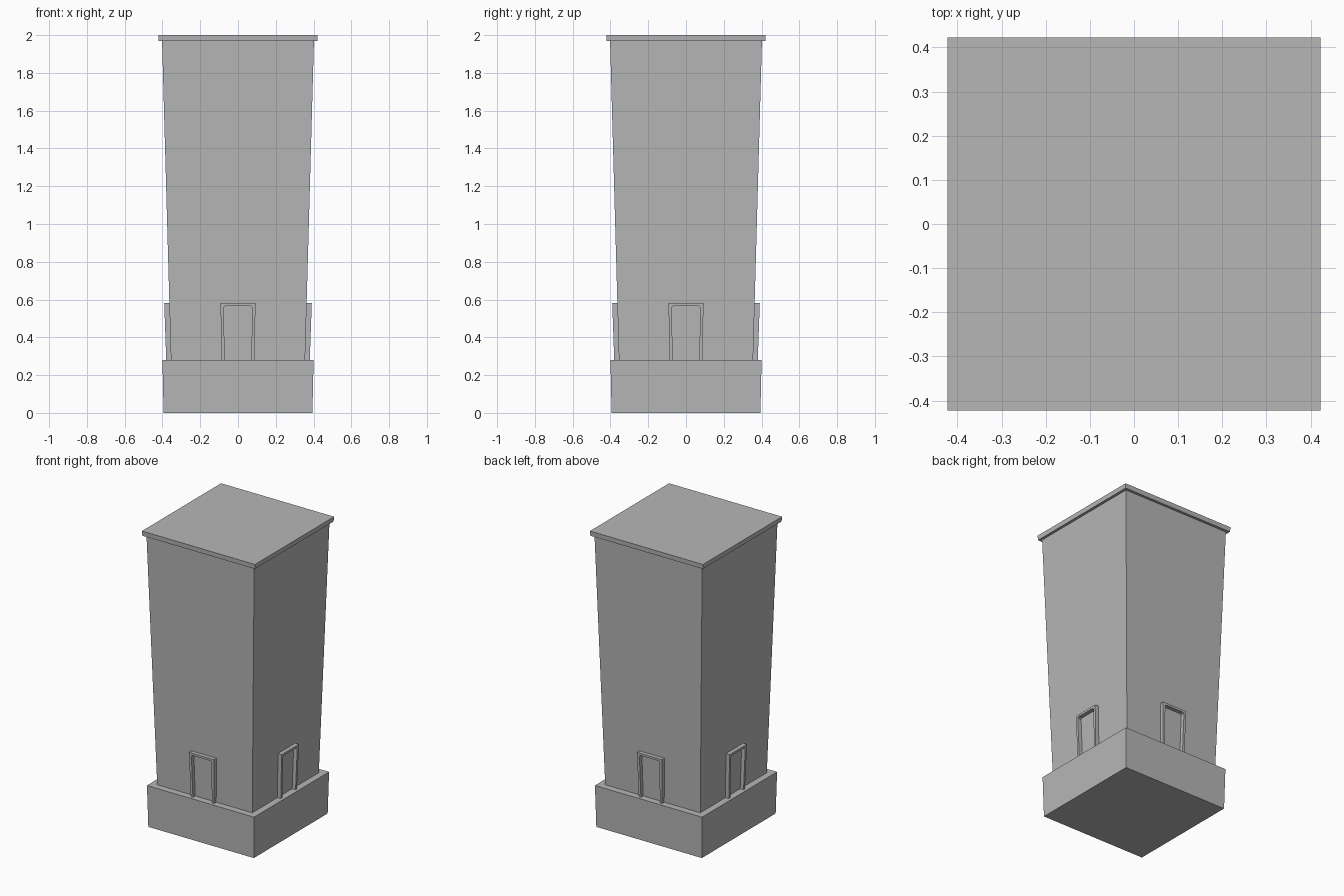
import bpy, bmesh
from math import pi

cube = bpy.data.objects.get("Cube")
if cube:
    bpy.data.objects.remove(cube)

stone = bpy.data.materials.new("grey_stone")
stone.use_nodes = True
GREY = (0.47, 0.47, 0.47, 1)
stone.diffuse_color = GREY
stone.node_tree.nodes["Principled BSDF"].inputs["Base Color"].default_value = GREY


def finish(name, bm):
    bmesh.ops.recalc_face_normals(bm, faces=bm.faces)
    mesh = bpy.data.meshes.new(name)
    bm.to_mesh(mesh)
    bm.free()
    mesh.materials.append(stone)
    obj = bpy.data.objects.new(name, mesh)
    bpy.context.collection.objects.link(obj)
    return obj


def tapered_block(name, half_bottom, half_top, z0, z1):
    bm = bmesh.new()
    bmesh.ops.create_cube(bm, size=2)
    for v in bm.verts:
        half, z = (half_top, z1) if v.co.z > 0 else (half_bottom, z0)
        v.co = (v.co.x * half, v.co.y * half, z)
    return finish(name, bm)


def door_frame(name, angle):
    # Arch outline in x and z, leaning outwards with the wall
    base, top, lintel = 0.28, 0.582, 0.567
    half = [(0.086, base), (0.093, top)]
    inner = [(0.068, lintel), (0.075, lintel - 0.008), (0.071, base)]
    outline = [(-x, z) for x, z in half] + [(x, z) for x, z in reversed(half)]
    outline += [(x, z) for x, z in reversed(inner)] + [(-x, z) for x, z in inner]
    bm = bmesh.new()
    front = [bm.verts.new((x, -0.38 - (z - base) * 0.035, z)) for x, z in outline]
    back = [bm.verts.new((x, -0.345, z)) for x, z in outline]
    bm.faces.new(front)
    bm.faces.new(reversed(back))
    for i in range(len(outline)):
        j = (i + 1) % len(outline)
        bm.faces.new((front[i], back[i], back[j], front[j]))
    frame = finish(name, bm)
    frame.rotation_euler.z = angle


# Plinth, flaring tower and flat roof
tapered_block("plinth", 0.394, 0.40, 0, 0.28)
tapered_block("tower", 0.355, 0.402, 0.28, 1.97)
tapered_block("roof_slab", 0.42, 0.422, 1.968, 2)

# One door frame on each side
for i, side in enumerate(("front", "left", "back", "right")):
    door_frame(side + "_door_frame", i * pi / 2)
